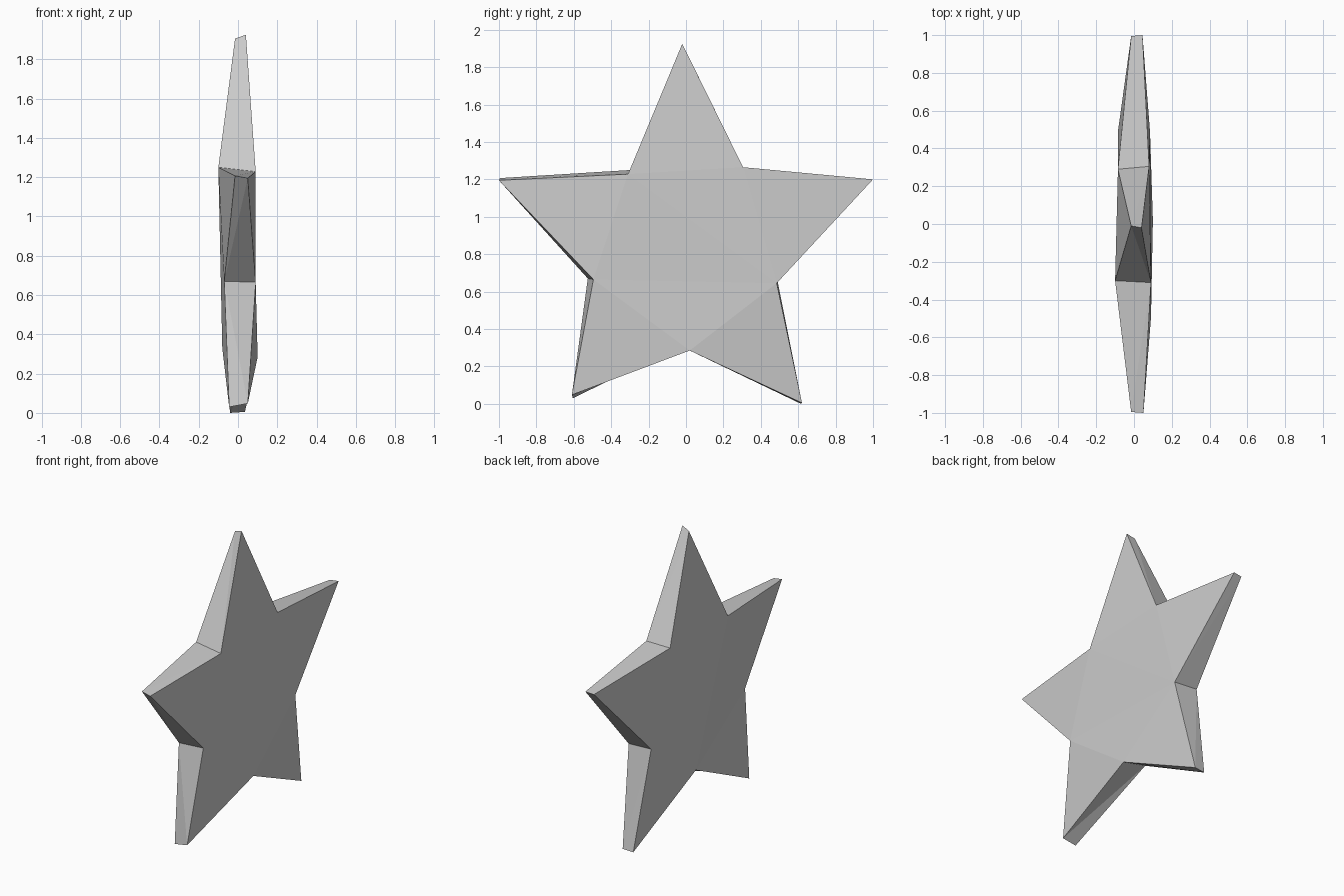
import bpy
import bmesh

cube = bpy.data.objects.get("Cube")
if cube:
    bpy.data.objects.remove(cube, do_unlink=True)

# Single flat grey
grey = bpy.data.materials.new("plain grey")
grey.use_nodes = True
colour = (0.6, 0.6, 0.6, 1)
grey.diffuse_color = colour
grey.node_tree.nodes["Principled BSDF"].inputs["Base Color"].default_value = colour

# Star outlines (x, y, z), alternating tip and valley from the top tip
left_outline = [
    (0.04, -0.02, 1.925), (0.08, 0.305, 1.265),
    (0.045, 1.0, 1.2), (0.085, 0.485, 0.645),
    (0.035, 0.62, 0.005), (0.10, 0.02, 0.285),
    (0.05, -0.61, 0.048), (0.09, -0.495, 0.665),
    (0.05, -1.0, 1.195), (0.09, -0.31, 1.228),
]
right_outline = [
    (-0.015, -0.01, 1.905), (-0.085, 0.29, 1.255),
    (-0.015, 0.995, 1.195), (-0.085, 0.49, 0.655),
    (-0.04, 0.615, 0.0), (-0.08, 0.01, 0.33),
    (-0.045, -0.605, 0.03), (-0.07, -0.525, 0.67),
    (-0.015, -0.995, 1.207), (-0.10, -0.30, 1.25),
]

bm = bmesh.new()
left = [bm.verts.new(p) for p in left_outline]
right = [bm.verts.new(p) for p in right_outline]
n = len(left)

# Broad sides: five triangular arms around a pentagon
for ring in (left, right):
    for tip in range(0, n, 2):
        bm.faces.new((ring[tip - 1], ring[tip], ring[tip + 1]))
    bm.faces.new(ring[1::2])

# Rim walls joining both sides
for i in range(n):
    j = (i + 1) % n
    bm.faces.new((left[i], left[j], right[j], right[i]))

bmesh.ops.recalc_face_normals(bm, faces=bm.faces)
bmesh.ops.triangulate(bm, faces=bm.faces)

mesh = bpy.data.meshes.new("star")
bm.to_mesh(mesh)
bm.free()
mesh.materials.append(grey)
star = bpy.data.objects.new("star", mesh)
bpy.context.collection.objects.link(star)
